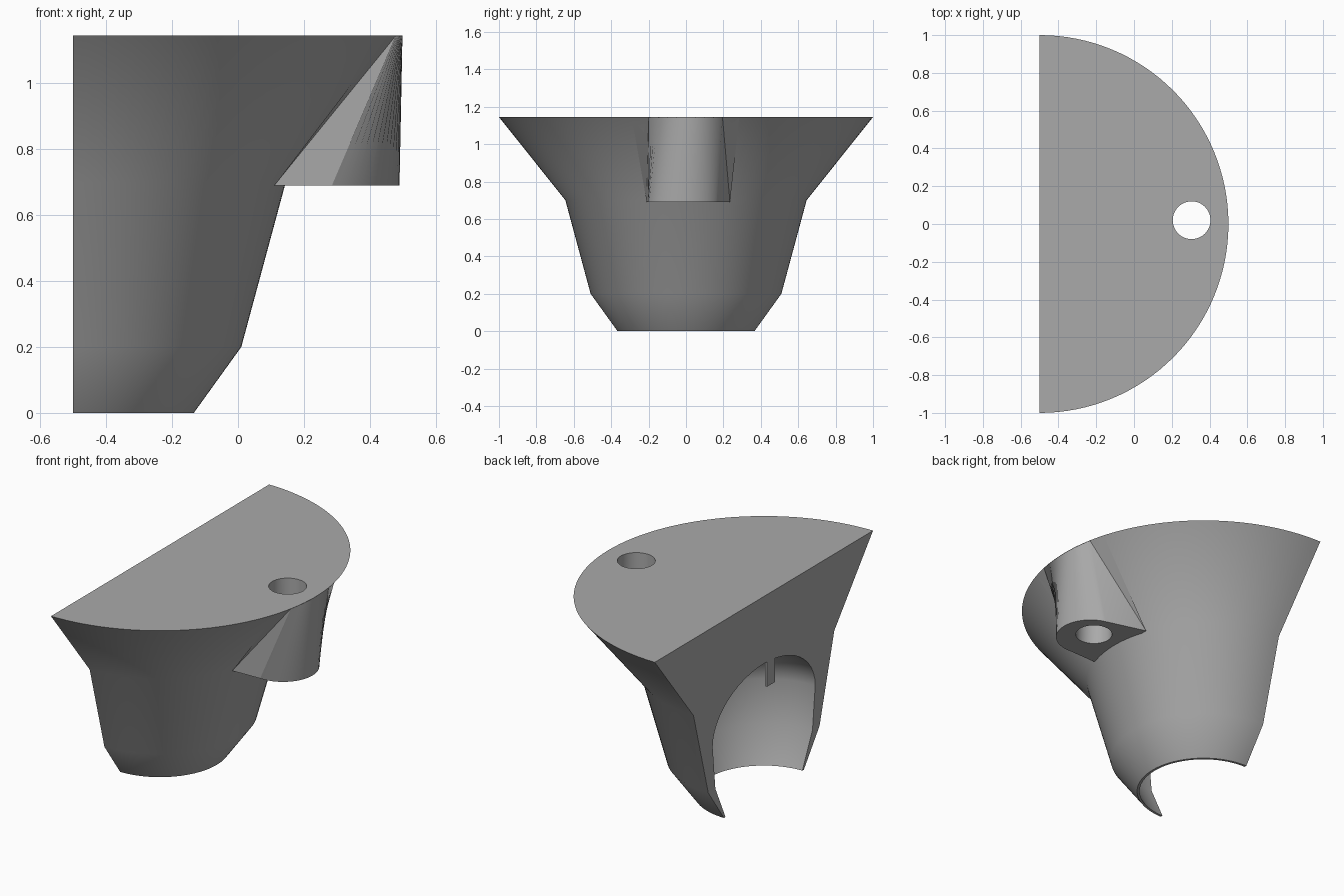
import bpy, bmesh
from math import sin, cos, pi, sqrt, radians, atan2

cube = bpy.data.objects.get("Cube")
if cube:
    bpy.data.objects.remove(cube, do_unlink=True)

AXIS_X, TOP, SEGMENTS = -0.5, 1.145, 64

grey = bpy.data.materials.new("plain_grey")
grey.use_nodes = True
colour = (0.4, 0.4, 0.4, 1)
grey.diffuse_color = colour
grey.node_tree.nodes["Principled BSDF"].inputs["Base Color"].default_value = colour


def make_object(name, bm):
    bmesh.ops.recalc_face_normals(bm, faces=bm.faces)
    mesh = bpy.data.meshes.new(name)
    bm.to_mesh(mesh)
    bm.free()
    mesh.materials.append(grey)
    obj = bpy.data.objects.new(name, mesh)
    bpy.context.collection.objects.link(obj)
    return obj


def activate(obj):
    bpy.ops.object.select_all(action='DESELECT')
    obj.select_set(True)
    bpy.context.view_layer.objects.active = obj


# Half-round body with a domed hollow: outer wall, then inner wall up to the dome
def build_body():
    profile = [(1.0, TOP), (0.645, 0.70), (0.51, 0.20), (0.366, 0), (0.352, 0), (0.445, 0.2)]
    profile += [(0.47 * cos(a), 0.45 + 0.305 * sin(a)) for a in
                [i * pi / 24 for i in range(12)]]
    bm = bmesh.new()
    top_pole = bm.verts.new((AXIS_X, 0, TOP))
    dome_pole = bm.verts.new((AXIS_X, 0, 0.755))
    columns = []
    for i in range(SEGMENTS + 1):
        a = -pi / 2 + pi * i / SEGMENTS
        columns.append([bm.verts.new((AXIS_X + r * cos(a), r * sin(a), z)) for r, z in profile])
    for left, right in zip(columns, columns[1:]):
        for j in range(len(profile) - 1):
            bm.faces.new((left[j], right[j], right[j + 1], left[j + 1]))
        bm.faces.new((left[-1], right[-1], dome_pole))
    bm.faces.new([top_pole] + [c[0] for c in columns])
    for column in (columns[0], columns[-1]):
        bm.faces.new([top_pole] + column + [dome_pole])
    return make_object("half_round_body", bm)


# Boss that blends from a rounded foot up into the rim
def build_boss():
    cx, cy, r, low, steps = 0.30, -0.015, 0.19, 0.69, 24

    def rim(y):
        return (AXIS_X + sqrt(1 - y * y) - 0.001, y, TOP - 0.001)

    start, end = atan2(-0.19, -0.015), atan2(0.185, 0.045)
    bm = bmesh.new()
    foot, head = [], []
    for i in range(steps + 1):
        t = i / steps
        a = start + (end - start) * t
        foot.append(bm.verts.new((cx + r * cos(a), cy + r * sin(a), low)))
        head.append(bm.verts.new(rim(-0.2 + 0.395 * t)))
    corners = [bm.verts.new((0.11, y, low)) for y in (-0.21, 0.235)]
    tips = [bm.verts.new(rim(y)) for y in (-0.29, 0.285)]
    for i in range(steps):
        bm.faces.new((foot[i], foot[i + 1], head[i + 1], head[i]))
    for k, e in ((0, 0), (1, -1)):
        bm.faces.new((corners[k], foot[e], head[e]))
        bm.faces.new((corners[k], head[e], tips[k]))
    bm.faces.new([corners[0]] + foot + [corners[1]])
    bm.faces.new([tips[0]] + head + [tips[1]])
    bm.faces.new((corners[0], corners[1], tips[1], tips[0]))
    return make_object("screw_boss", bm)


body, boss = build_body(), build_boss()

# Vertical hole through body and boss
bpy.ops.mesh.primitive_cylinder_add(vertices=48, radius=0.1, depth=2, location=(0.305, 0.02, 1))
cutter = bpy.context.object
cutter.name = "hole_cutter"
cutter.hide_render = True
cutter.data.materials.append(grey)
for obj in (body, boss):
    activate(obj)
    cut = obj.modifiers.new("hole", 'BOOLEAN')
    cut.operation = 'DIFFERENCE'
    cut.solver = 'EXACT'
    cut.object = cutter
    bpy.ops.object.modifier_apply(modifier=cut.name)
bpy.data.objects.remove(cutter, do_unlink=True)

# Small tab hanging from the dome
bm = bmesh.new()
bmesh.ops.create_cube(bm, size=1)
bmesh.ops.scale(bm, vec=(0.015, 0.07, 0.16), verts=bm.verts)
bmesh.ops.translate(bm, vec=(AXIS_X + 0.008, -0.065, 0.69), verts=bm.verts)
make_object("dome_tab", bm)

for obj in (body, boss):
    activate(obj)
    bpy.ops.object.shade_smooth_by_angle(angle=radians(30))
